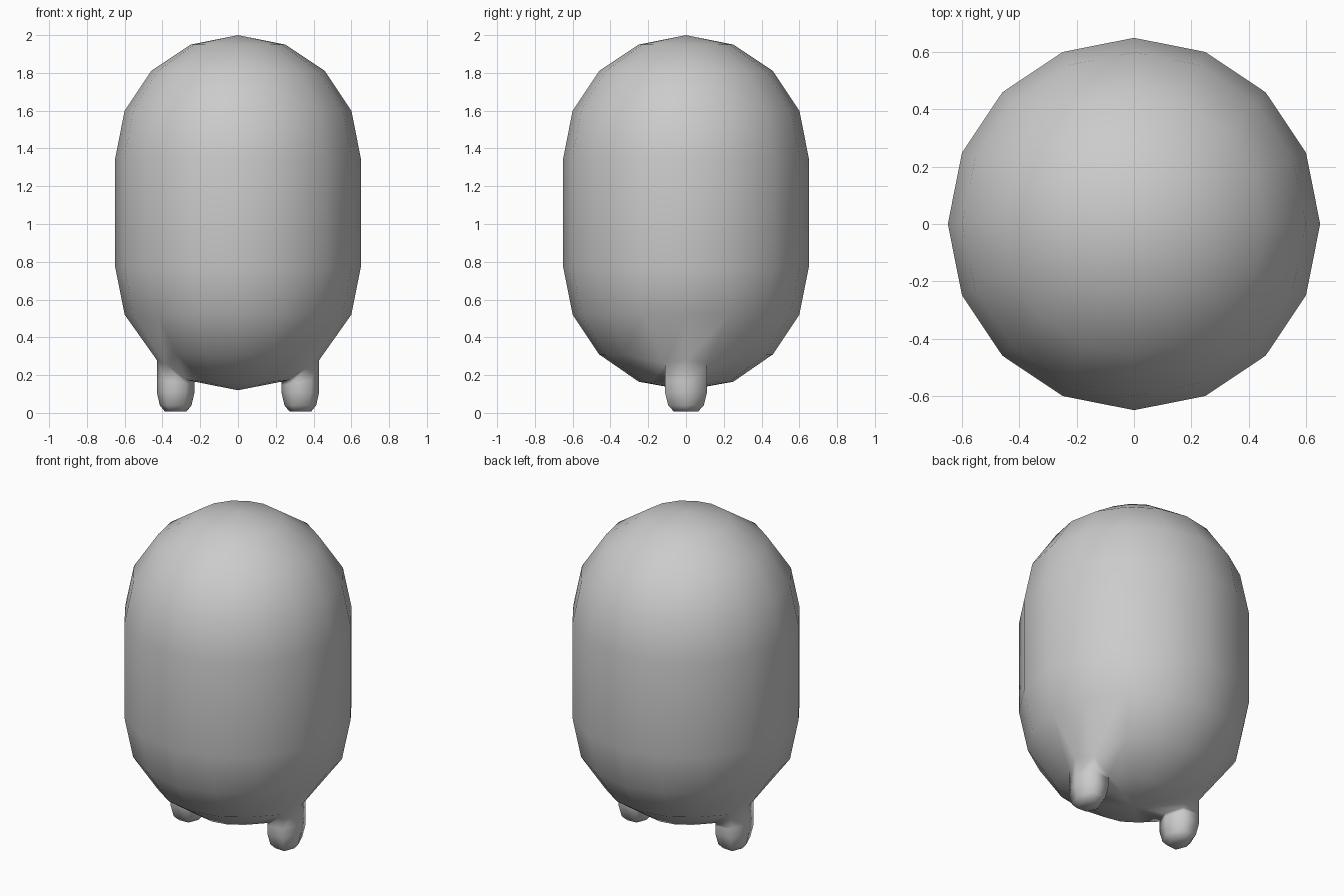
import bpy, bmesh
from math import sin, cos, pi

if "Cube" in bpy.data.objects:
    bpy.data.objects.remove(bpy.data.objects["Cube"])

N = 16
bm = bmesh.new()

# Capsule body: stacked 16-sided rings closed by poles
profile = [(0.25, 0.165), (0.46, 0.31), (0.60, 0.52), (0.65, 0.77),
           (0.65, 1.35), (0.60, 1.60), (0.46, 1.81), (0.25, 1.95)]
rings = [[bm.verts.new((r * cos(2 * pi * i / N), r * sin(2 * pi * i / N), z))
          for i in range(N)] for r, z in profile]
bottom = bm.verts.new((0, 0, 0.12))
top = bm.verts.new((0, 0, 2.0))


def bridge(lower, upper, skip=()):
    n = len(lower)
    for i in range(n):
        if i not in skip:
            j = (i + 1) % n
            bm.faces.new((lower[i], lower[j], upper[j], upper[i]))


# Faces left open at both sides for the legs
bridge(rings[0], rings[1], skip=(N - 1, 0, N // 2 - 1, N // 2))
for a, b in zip(rings[1:], rings[2:]):
    bridge(a, b)
for i in range(N):
    j = (i + 1) % N
    bm.faces.new((bottom, rings[0][j], rings[0][i]))
    bm.faces.new((top, rings[-1][i], rings[-1][j]))

# Legs grow out of the body: pull in the opening, then run rings downwards
outline = [(0.10, 0), (0.055, 0.112), (-0.055, 0.105),
           (-0.10, 0), (-0.055, -0.105), (0.055, -0.112)]
leg_rings = [(0.17, 1.0), (0.11, 1.0), (0.04, 0.84), (0.008, 0.58)]
socket_z = [0.28, 0.26, 0.175, 0.165, 0.175, 0.26]
for side, c in ((1, 0), (-1, N // 2)):
    p, m = (c + side) % N, (c - side) % N
    inner, outer = rings[0], rings[1]
    loop = [outer[c], outer[p], inner[p], inner[c], inner[m], outer[m]]
    for v, (x, y), z in zip(loop, outline, socket_z):
        v.co = (side * (0.33 + x), y, z)
    for z, s in leg_rings:
        # the upper leg ring tilts to stay below the sloping opening
        new = [bm.verts.new((side * (0.33 + x * s), y * s,
                             min(z, sz - 0.02))) for (x, y), sz in zip(outline, socket_z)]
        bridge(new, loop)
        loop = new
    bm.faces.new(loop)

bmesh.ops.recalc_face_normals(bm, faces=bm.faces)
for f in bm.faces:
    f.smooth = True
mesh = bpy.data.meshes.new("body_with_legs")
bm.to_mesh(mesh)
bm.free()
body = bpy.data.objects.new("body_with_legs", mesh)
bpy.context.collection.objects.link(body)
